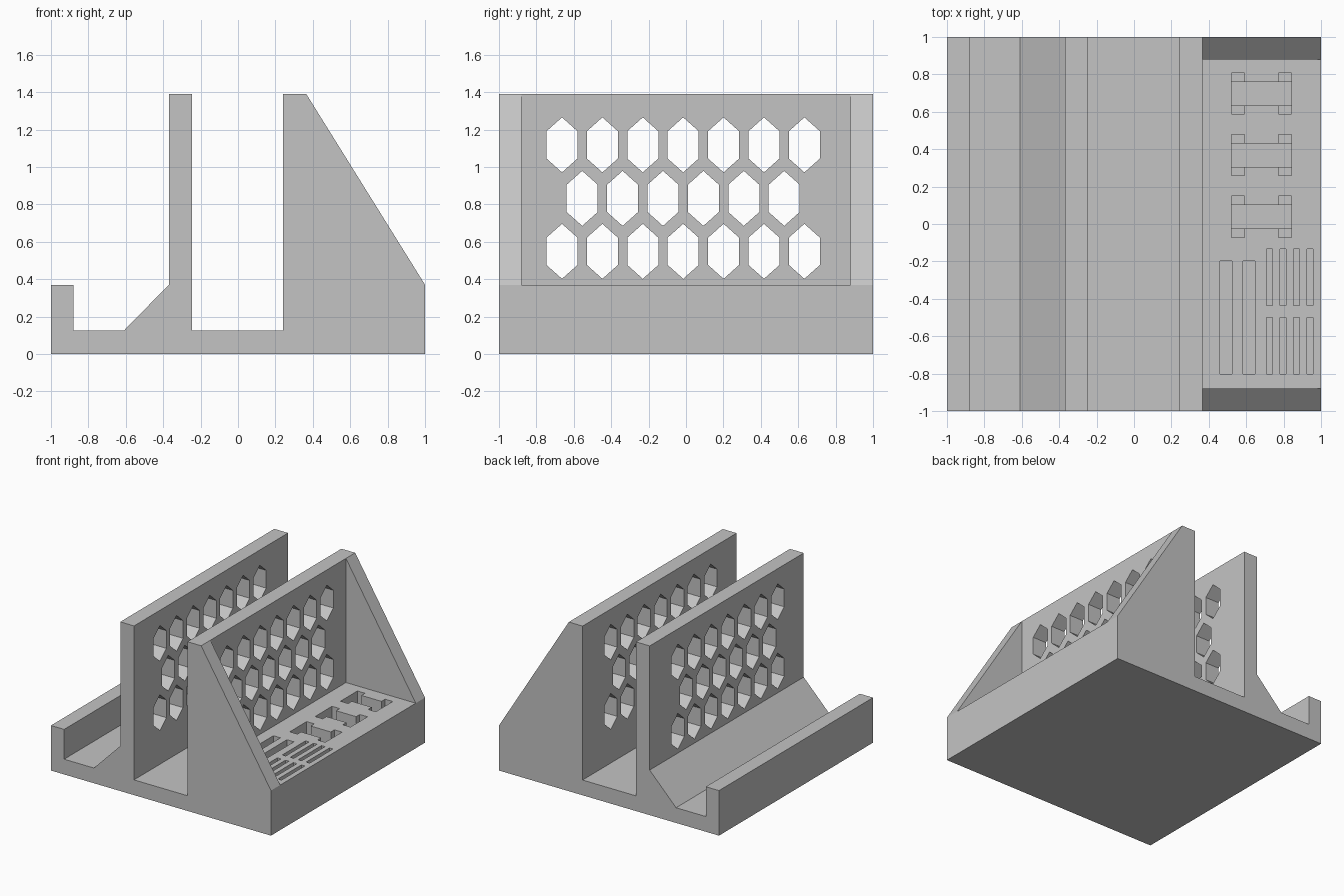
import bpy
import bmesh
from mathutils import Vector

if "Cube" in bpy.data.objects:
    bpy.data.objects.remove(bpy.data.objects["Cube"])

grey = bpy.data.materials.new("light_grey")
grey.diffuse_color = (0.55, 0.55, 0.55, 1)
grey.use_nodes = True
grey.node_tree.nodes["Principled BSDF"].inputs["Base Color"].default_value = grey.diffuse_color


def add_prism(bm, points, offset):
    """Closed prism from a flat loop of 3D points swept along offset."""
    base = bm.faces.new([bm.verts.new(p) for p in points])
    back = bmesh.ops.extrude_face_region(bm, geom=[base])["geom"]
    moved = [v for v in back if isinstance(v, bmesh.types.BMVert)]
    bmesh.ops.translate(bm, verts=moved, vec=Vector(offset))


def add_pocket(bm, x0, x1, y0, y1, floor):
    """Upright box from a pocket floor to above the tray top."""
    loop = [(x0, y0, floor), (x1, y0, floor), (x1, y1, floor), (x0, y1, floor)]
    add_prism(bm, loop, (0, 0, TRAY_TOP + 0.1 - floor))


def make_object(name, bm):
    bmesh.ops.recalc_face_normals(bm, faces=bm.faces)
    mesh = bpy.data.meshes.new(name)
    bm.to_mesh(mesh)
    bm.free()
    mesh.materials.append(grey)
    obj = bpy.data.objects.new(name, mesh)
    bpy.context.collection.objects.link(obj)
    return obj


def cut(obj, bm):
    cutter = make_object("cutter", bm)
    cutter.hide_render = True
    mod = obj.modifiers.new("cut", "BOOLEAN")
    mod.operation = "DIFFERENCE"
    mod.solver = "EXACT"
    mod.object = cutter
    bpy.context.view_layer.objects.active = obj
    bpy.ops.object.modifier_apply(modifier=mod.name)
    bpy.data.objects.remove(cutter)


TRAY_TOP = 0.37
FLOOR = 0.125

# Stand body: lip, ramp, two upright walls and sloped end
profile = [(-1, 0), (1, 0), (1, TRAY_TOP), (0.365, 1.39), (0.24, 1.39),
           (0.24, FLOOR), (-0.245, FLOOR), (-0.245, 1.39), (-0.37, 1.39),
           (-0.37, TRAY_TOP), (-0.61, FLOOR), (-0.88, FLOOR),
           (-0.88, TRAY_TOP), (-1, TRAY_TOP)]
bm = bmesh.new()
add_prism(bm, [(x, -1, z) for x, z in profile], (0, 2, 0))
stand = make_object("stand_body", bm)

# Hollow between the two side gussets, leaving the tray
bm = bmesh.new()
hollow = [(0.365, TRAY_TOP), (1.2, TRAY_TOP), (1.2, 1.6), (0.365, 1.6)]
add_prism(bm, [(x, -0.88, z) for x, z in hollow], (0, 1.76, 0))
cut(stand, bm)

# Honeycomb windows through both walls
bm = bmesh.new()
hexagon = [(0, 0.147), (0.083, 0.073), (0.083, -0.073),
           (0, -0.147), (-0.083, -0.073), (-0.083, 0.073)]
for count, start, z in ((7, -0.663, 1.118), (6, -0.555, 0.832), (7, -0.663, 0.549)):
    for i in range(count):
        y = start + 0.216 * i
        add_prism(bm, [(-0.5, y + dy, z + dz) for dy, dz in hexagon], (1, 0, 0))
cut(stand, bm)

# Plug sockets and card slots in the tray
bm = bmesh.new()
sockets = [0.697 - 0.329 * i for i in range(3)]
for y in sockets:
    add_pocket(bm, 0.52, 0.842, y - 0.063, y + 0.063, FLOOR)
for x in (0.46, 0.583):
    add_pocket(bm, x, x + 0.064, -0.802, -0.197, FLOOR)
for i in range(4):
    x = 0.708 + 0.0725 * i
    for y in (-0.802, -0.437):
        add_pocket(bm, x, x + 0.032, y, y + 0.303, FLOOR)
cut(stand, bm)

# Shallower finger notches at the socket ends
bm = bmesh.new()
for y in sockets:
    for x in (0.52, 0.772):
        add_pocket(bm, x, x + 0.07, y - 0.11, y + 0.11, 0.25)
cut(stand, bm)
